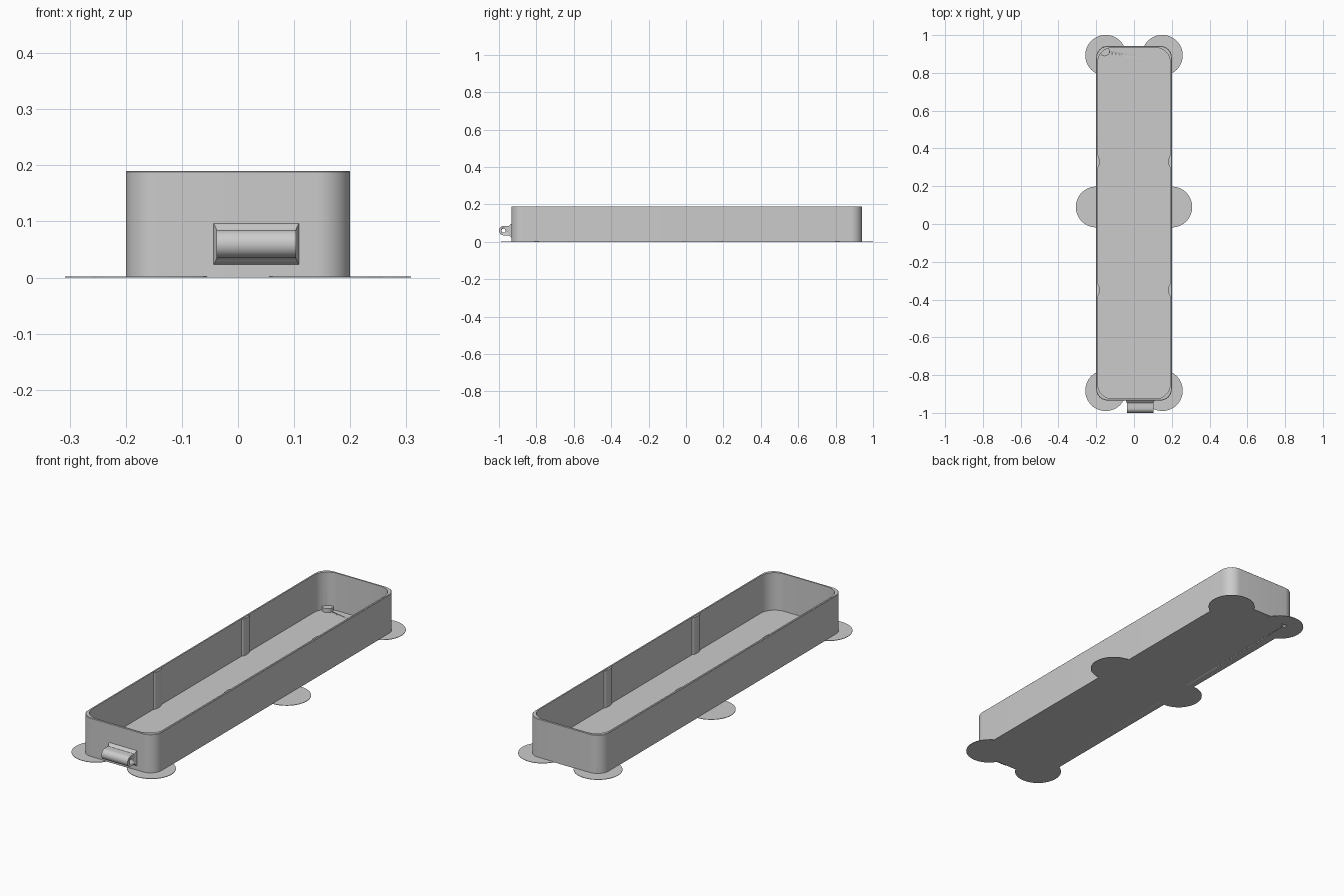
import bpy, bmesh, math
from mathutils import Matrix

cube = bpy.data.objects.get("Cube")
if cube:
    bpy.data.objects.remove(cube, do_unlink=True)

grey = bpy.data.materials.new("light grey")
grey.use_nodes = True
grey.diffuse_color = (0.6, 0.6, 0.6, 1)
grey.node_tree.nodes["Principled BSDF"].inputs["Base Color"].default_value = (0.6, 0.6, 0.6, 1)


def finish(bm, name):
    bmesh.ops.recalc_face_normals(bm, faces=bm.faces)
    mesh = bpy.data.meshes.new(name)
    bm.to_mesh(mesh)
    bm.free()
    ob = bpy.data.objects.new(name, mesh)
    bpy.context.collection.objects.link(ob)
    mesh.materials.append(grey)
    bpy.ops.object.select_all(action='DESELECT')
    ob.select_set(True)
    bpy.context.view_layer.objects.active = ob
    bpy.ops.object.shade_smooth_by_angle(angle=math.radians(30))
    return ob


def cylinder(name, centre, rx, ry, z0, z1, segments=48):
    bm = bmesh.new()
    place = (Matrix.Translation((centre[0], centre[1], (z0 + z1) / 2))
             @ Matrix.Diagonal((rx, ry, z1 - z0, 1)))
    bmesh.ops.create_cone(bm, cap_ends=True, segments=segments, radius1=1,
                          radius2=1, depth=1, matrix=place)
    return finish(bm, name)


def cut(ob, cutter):
    mod = ob.modifiers.new("hole", 'BOOLEAN')
    mod.operation = 'DIFFERENCE'
    mod.solver = 'EXACT'
    mod.object = cutter
    cutter.hide_render = True
    cutter.hide_set(True)


def rounded_ring(bm, hx, hy, r, z, steps=12):
    """Rounded rectangle of vertices around the tray centre."""
    ring = []
    for q, (sx, sy) in enumerate([(1, 1), (-1, 1), (-1, -1), (1, -1)]):
        for i in range(steps + 1):
            a = math.pi / 2 * (q + i / steps)
            ring.append(bm.verts.new((sx * (hx - r) + r * math.cos(a),
                                      MID_Y + sy * (hy - r) + r * math.sin(a), z)))
    return ring


MID_Y, HX, HY, TOP = 0.004, 0.2, 0.938, 0.19
WALL, FLOOR = 0.009, 0.007

# Open tray: outer wall, rim, inner wall and floor
bm = bmesh.new()
e = 0.002
rings = [rounded_ring(bm, HX, HY, 0.06, 0),
         rounded_ring(bm, HX, HY, 0.06, TOP - e),
         rounded_ring(bm, HX - e, HY - e, 0.06, TOP),
         rounded_ring(bm, HX - WALL, HY - WALL, 0.075, TOP),
         rounded_ring(bm, HX - WALL, HY - WALL, 0.075, FLOOR)]
for a, b in zip(rings, rings[1:]):
    for i in range(len(a)):
        j = (i + 1) % len(a)
        bm.faces.new((a[i], a[j], b[j], b[i]))
bm.faces.new(rings[0])
bm.faces.new(rings[-1])
tray = finish(bm, "tray")

# Thin round tabs under the corners and the middle
tabs = {}
for side, s in (("left", 1), ("right", -1)):
    for place, x, y in (("back", 0.15, 0.893), ("middle", 0.2, 0.09), ("front", 0.15, -0.882)):
        tabs[place, side] = cylinder(f"{place}_{side}_tab", (s * x, y), 0.108, 0.108,
                                     0, 0.002, 64)
    # Shallow upright ribs on the inner walls
    for place, y in (("back", 0.33), ("front", -0.35)):
        cylinder(f"{place}_{side}_rib", (s * 0.191, y), 0.0088, 0.03,
                 FLOOR / 2, TOP - 0.003, 32)

# Small boss in the back corner with a blind hole from below
BOSS = (-0.155, 0.914)
boss = cylinder("corner_boss", BOSS, 0.026, 0.026, 0.001, 0.026)
drill = cylinder("boss_drill", BOSS, 0.01, 0.01, -0.02, 0.02, 24)
for ob in (tray, boss, tabs["back", "right"]):
    cut(ob, drill)

# Hinge barrel on the front: rounded profile extruded along x
X0, X1, CY, CZ, R = -0.038, 0.103, -0.975, 0.06, 0.025
profile = [(CY + R * math.cos(a), CZ + R * math.sin(a))
           for a in (math.pi * (0.5 + i / 24) for i in range(25))]
profile += [(-0.93, CZ - R), (-0.93, CZ + R)]
bm = bmesh.new()
face = bm.faces.new([bm.verts.new((X0, y, z)) for y, z in profile])
moved = bmesh.ops.extrude_face_region(bm, geom=[face], use_keep_orig=True)["geom"]
bmesh.ops.translate(bm, vec=(X1 - X0, 0, 0),
                    verts=[v for v in moved if isinstance(v, bmesh.types.BMVert)])
barrel = finish(bm, "hinge_barrel")

# Pin hole through the barrel
bm = bmesh.new()
bmesh.ops.create_cone(bm, cap_ends=True, segments=24, radius1=0.011, radius2=0.011,
                      depth=0.3, matrix=Matrix.Translation(((X0 + X1) / 2, CY, CZ))
                      @ Matrix.Rotation(math.pi / 2, 4, 'Y'))
cut(barrel, finish(bm, "pin_drill"))

# Flared foot joining the barrel to the wall
bm = bmesh.new()
loops = []
for y, gx, gz in ((-0.931, 0.006, 0.013), (-0.936, 0.005, 0.011),
                  (-0.941, 0.002, 0.005), (-0.948, 0, 0)):
    loops.append([bm.verts.new((x, y, z)) for x, z in
                  ((X0 - gx, CZ - R - gz), (X1 + gx, CZ - R - gz),
                   (X1 + gx, CZ + R + gz), (X0 - gx, CZ + R + gz))])
for a, b in zip(loops, loops[1:]):
    for i in range(4):
        bm.faces.new((a[i], a[(i + 1) % 4], b[(i + 1) % 4], b[i]))
bm.faces.new(loops[0])
bm.faces.new(loops[-1])
finish(bm, "hinge_foot")
